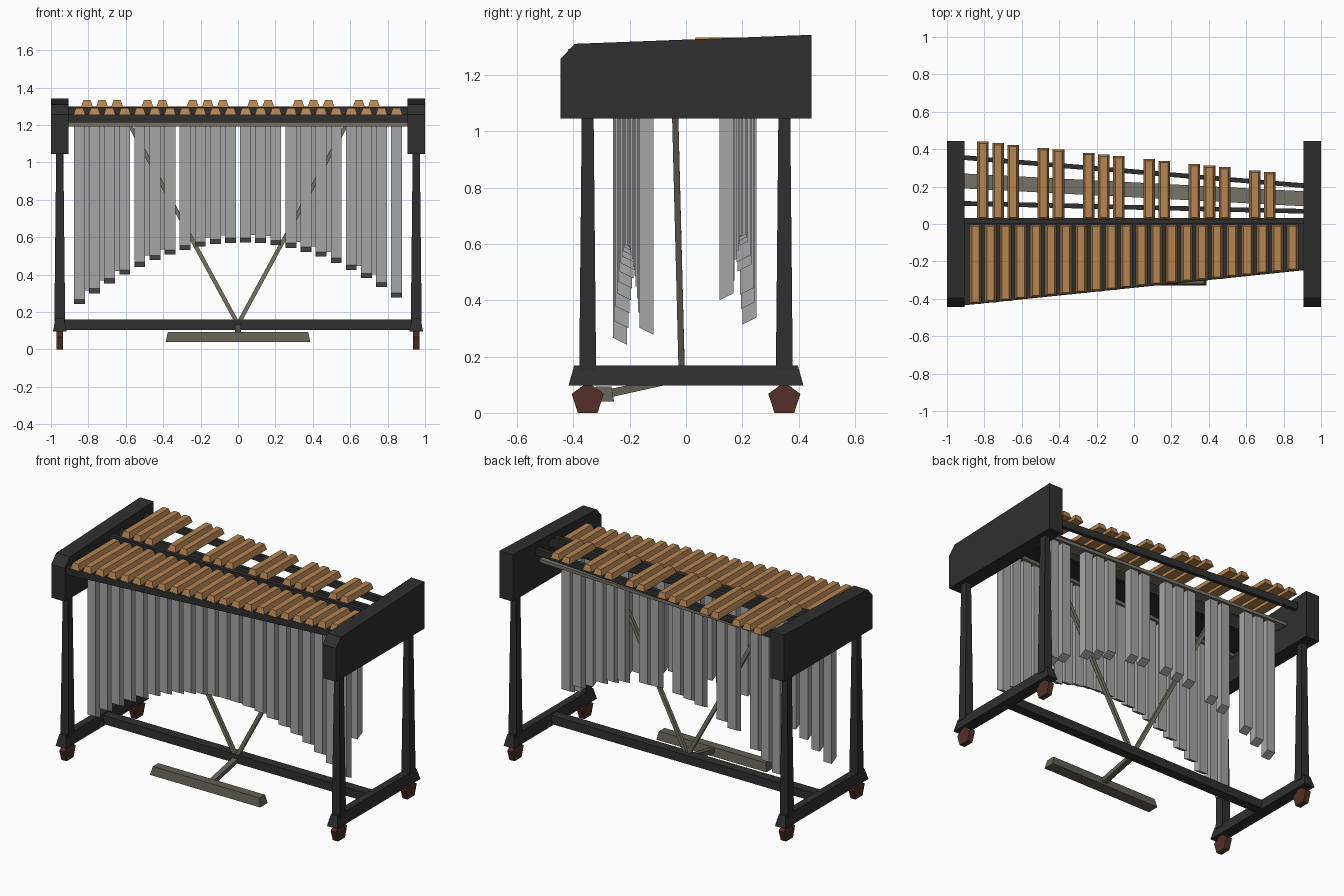
import bpy, bmesh, math
from mathutils import Vector

if "Cube" in bpy.data.objects:
    bpy.data.objects.remove(bpy.data.objects["Cube"])


def material(name, rgb):
    m = bpy.data.materials.new(name)
    m.use_nodes = True
    m.diffuse_color = (*rgb, 1)
    node = next(n for n in m.node_tree.nodes if n.type == 'BSDF_PRINCIPLED')
    node.inputs["Base Color"].default_value = (*rgb, 1)
    node.inputs["Roughness"].default_value = 0.8
    return m


BLACK = material("black_frame", (0.028, 0.028, 0.028))
WOOD = material("warm_wood", (0.46, 0.235, 0.085))
GREY = material("grey_metal", (0.38, 0.38, 0.38))
OLIVE = material("dull_olive_metal", (0.18, 0.17, 0.135))
PEDAL = material("dark_olive_metal", (0.125, 0.115, 0.095))
BROWN = material("dark_brown", (0.085, 0.03, 0.02))


def solid(name, rings, mat):
    """Join matching rings of points with side faces and cap both ends."""
    bm = bmesh.new()
    loops = [[bm.verts.new(p) for p in ring] for ring in rings]
    n = len(loops[0])
    for a, b in zip(loops, loops[1:]):
        for i in range(n):
            j = (i + 1) % n
            bm.faces.new((a[i], a[j], b[j], b[i]))
    bm.faces.new(loops[0])
    bm.faces.new(loops[-1])
    bmesh.ops.recalc_face_normals(bm, faces=bm.faces)
    mesh = bpy.data.meshes.new(name)
    bm.to_mesh(mesh)
    bm.free()
    mesh.materials.append(mat)
    ob = bpy.data.objects.new(name, mesh)
    bpy.context.collection.objects.link(ob)
    return ob


def rect(x0, x1, y0, y1, z, tilt=0):
    # tilt raises the y0 edge, or the y1 edge when negative
    za, zb = z + max(tilt, 0), z + max(-tilt, 0)
    return [(x0, y0, za), (x1, y0, za), (x1, y1, zb), (x0, y1, zb)]


def block(name, x0, x1, y0, y1, z0, z1, mat, inset=(0, 0)):
    """Box whose top is inset in x and y."""
    ix, iy = inset
    return solid(name, [rect(x0, x1, y0, y1, z0),
                        rect(x0 + ix, x1 - ix, y0 + iy, y1 - iy, z1)], mat)


def extrude_x(name, profile, x0, x1, mat):
    return solid(name, [[(x, y, z) for y, z in profile] for x in (x0, x1)], mat)


def slant_rail(name, y_left, y_right, width, z0, z1, mat):
    """Rail across the frame, running from one end box to the other."""
    x, h = 0.91, width / 2
    plan = [(-x, y_left - h), (x, y_right - h), (x, y_right + h), (-x, y_left + h)]
    solid(name, [[(px, py, z) for px, py in plan] for z in (z0, z1)], mat)


def rod(name, start, end, half, mat):
    """Square rod between two points."""
    a, b = Vector(start), Vector(end)
    d = (b - a).normalized()
    u = d.cross(Vector((0, 1, 0))).normalized() * half
    v = d.cross(u).normalized() * half
    solid(name, [[p + u + v, p - u + v, p - u - v, p + u - v] for p in (a, b)], mat)


# End boxes, legs, feet and wheels on both sides
BOX = [(-.445, 1.045), (.445, 1.045), (.445, 1.342), (-.395, 1.31), (-.445, 1.257)]
for s, side in ((-1, "right"), (1, "left")):
    extrude_x(side + "_end_box", BOX, s * 0.905, s, BLACK)
    x = s * 0.953
    block(side + "_foot", x - .036, x + .036, -.417, .417, .097, .168, BLACK, (.013, .02))
    for t, end in ((-1, "front"), (1, "back")):
        y = t * 0.349
        block(f"{side}_{end}_leg", x - .029, x + .029, y - .03, y + .03,
              .15, 1.06, BLACK, (.01, .009))
        angles = [math.pi / 2 + k * math.tau / 5 for k in range(5)]
        wheel = [(y + .06 * math.cos(a), .049 + .06 * math.sin(a)) for a in angles]
        extrude_x(f"{side}_{end}_wheel", wheel, x - .018, x + .018, BROWN)

# Lower cross bar and pedal
block("cross_bar", -.93, .93, -.03, .03, .105, .16, BLACK)
block("pedal", -.387, .387, -.33, -.255, .04, .093, PEDAL, (.012, .01))
extrude_x("pedal_arm", [(-.27, .055), (-.27, .085), (0, .14), (0, .115)],
          -.017, .017, PEDAL)
for s, side in ((-1, "right"), (1, "left")):
    rod(side + "_pedal_rod", (0, -.015, .135), (s * .578, -.042, 1.2), .011, OLIVE)

# Top bed under the front row, and rails under the back row
bed = [(-.91, -.435), (.91, -.247), (.91, .005), (-.91, .005)]
solid("front_bed", [[(x, y, z) for x, y in bed] for z in (1.213, 1.256)], BLACK)
slant_rail("middle_rail", .017, .017, .028, 1.215, 1.297, BLACK)
slant_rail("inner_back_rail", .11, .068, .025, 1.255, 1.298, BLACK)
slant_rail("outer_back_rail", .355, .205, .025, 1.255, 1.298, BLACK)
slant_rail("front_tube_plate", -.236, -.137, .08, 1.192, 1.212, OLIVE)
slant_rail("back_tube_plate", .23, .135, .08, 1.192, 1.212, OLIVE)

# Sounding bars, each with a square tube hanging below
PITCH = 1.696 / 21


def note(row, i, y0, y1, z, tube_y, tube_z, tilt):
    x = -.848 + i * PITCH
    block(f"{row}_bar", x - .031, x + .031, y0, y1, z, z + .036, WOOD, (.012, .01))
    solid(f"{row}_tube", [rect(x - .029, x + .029, tube_y - .025, tube_y + .025, tube_z, tilt),
                          rect(x - .029, x + .029, tube_y - .025, tube_y + .025, 1.2)], GREY)


def arch(i):
    return .572 - .00283 * (i - 10.8) ** 2


for i in range(22):
    x = -.848 + i * PITCH
    note("front", i, -.339 + .104 * x, -.002, 1.256, -.187 + .055 * x, arch(i), .025)

# The back row sits between front bars, in groups of three and two
for i in range(20):
    if i % 7 in (3, 6):
        continue
    k = i + .5
    x = -.848 + k * PITCH
    note("back", k, .024, .355 - .106 * x, 1.297, .182 - .053 * x, arch(k) + .042, -.025)
